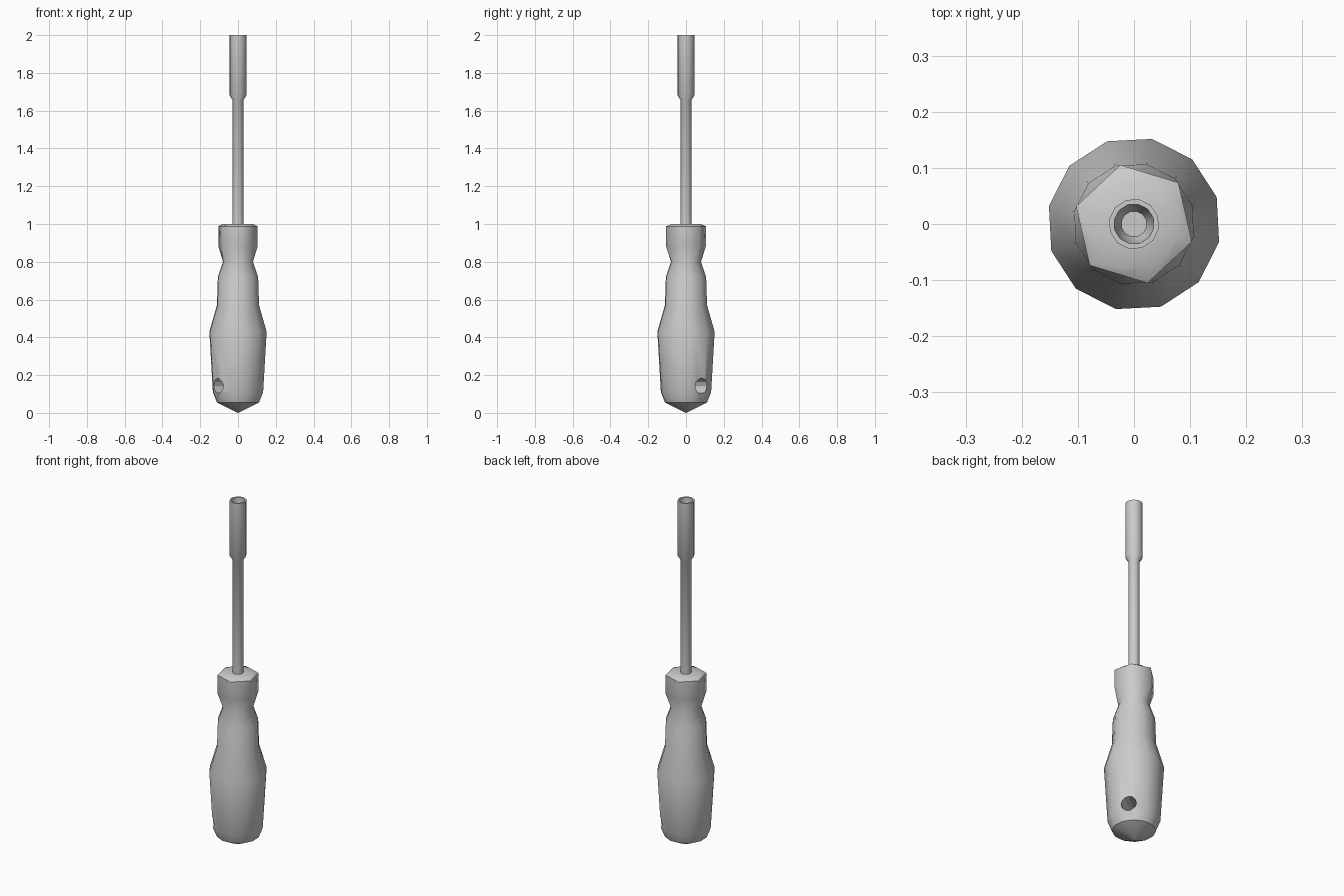
import bpy, bmesh
from math import radians, sin, cos

cube = bpy.data.objects.get("Cube")
if cube:
    bpy.data.objects.remove(cube, do_unlink=True)

SIDES = 12

grey = bpy.data.materials.new("plain grey")
grey.use_nodes = True
colour = (0.6, 0.6, 0.6, 1)
grey.diffuse_color = colour
grey.node_tree.nodes["Principled BSDF"].inputs["Base Color"].default_value = colour


def ring(radius, z, hexed=False):
    """Twelve points on a circle, or on a slightly turned hexagon."""
    points = []
    for i in range(SIDES):
        angle = radians(18 + 360 / SIDES * i - (5 if hexed else 0))
        r = radius * cos(radians(30)) if hexed and i % 2 == 0 else radius
        points.append((r * cos(angle), r * sin(angle), z))
    return points


def loft(name, rings, sharp=()):
    """Skin the rings from first to last, close both ends, mark sharp rings."""
    bm = bmesh.new()
    loops = [[bm.verts.new(p) for p in points] for points in rings]
    for a, b in zip(loops, loops[1:]):
        for i in range(SIDES):
            j = (i + 1) % SIDES
            bm.faces.new((a[i], a[j], b[j], b[i]))
    bm.faces.new(loops[0][::-1])
    bm.faces.new(loops[-1])
    for k in sharp:
        for i in range(SIDES):
            bm.edges.get((loops[k][i], loops[k][i - 1])).smooth = False
    bmesh.ops.recalc_face_normals(bm, faces=bm.faces)
    mesh = bpy.data.meshes.new(name)
    bm.to_mesh(mesh)
    bm.free()
    mesh.materials.append(grey)
    obj = bpy.data.objects.new(name, mesh)
    bpy.context.collection.objects.link(obj)
    return obj


def smooth(obj):
    bpy.ops.object.select_all(action='DESELECT')
    obj.select_set(True)
    bpy.context.view_layer.objects.active = obj
    bpy.ops.object.shade_smooth_by_angle(angle=radians(65), keep_sharp_edges=True)


# Handle: pointed butt, swelling grip, narrow neck and hexagonal collar
handle = loft("handle", [
    ring(0.002, 0.0), ring(0.114, 0.055), ring(0.136, 0.11),
    ring(0.155, 0.43), ring(0.114, 0.57), ring(0.109, 0.72),
    ring(0.081, 0.80), ring(0.108, 0.88, True), ring(0.108, 0.988, True),
    ring(0.08, 1.0), ring(0.02, 1.0)], sharp=(1, 8))

# Hanging hole, bored straight through the butt
bpy.ops.mesh.primitive_cylinder_add(
    vertices=SIDES, radius=0.04, depth=0.5, location=(0, 0, 0.143),
    rotation=(0, radians(90), radians(38)))
cutter = bpy.context.object
cutter.name = "hole_cutter"
cutter.data.materials.append(grey)
bore = handle.modifiers.new("hanging hole", 'BOOLEAN')
bore.operation = 'DIFFERENCE'
bore.solver = 'EXACT'
bore.object = cutter
bpy.context.view_layer.objects.active = handle
bpy.ops.object.modifier_apply(modifier=bore.name)
bpy.data.objects.remove(cutter, do_unlink=True)
smooth(handle)

# Shaft with a hollow nut socket at its tip
shaft = loft("shaft_and_socket", [
    ring(0.029, 0.99), ring(0.029, 1.655), ring(0.045, 1.68),
    ring(0.045, 2.0), ring(0.036, 2.0), ring(0.034, 1.93),
    ring(0.023, 1.90)], sharp=(3, 4, 6))
smooth(shaft)
